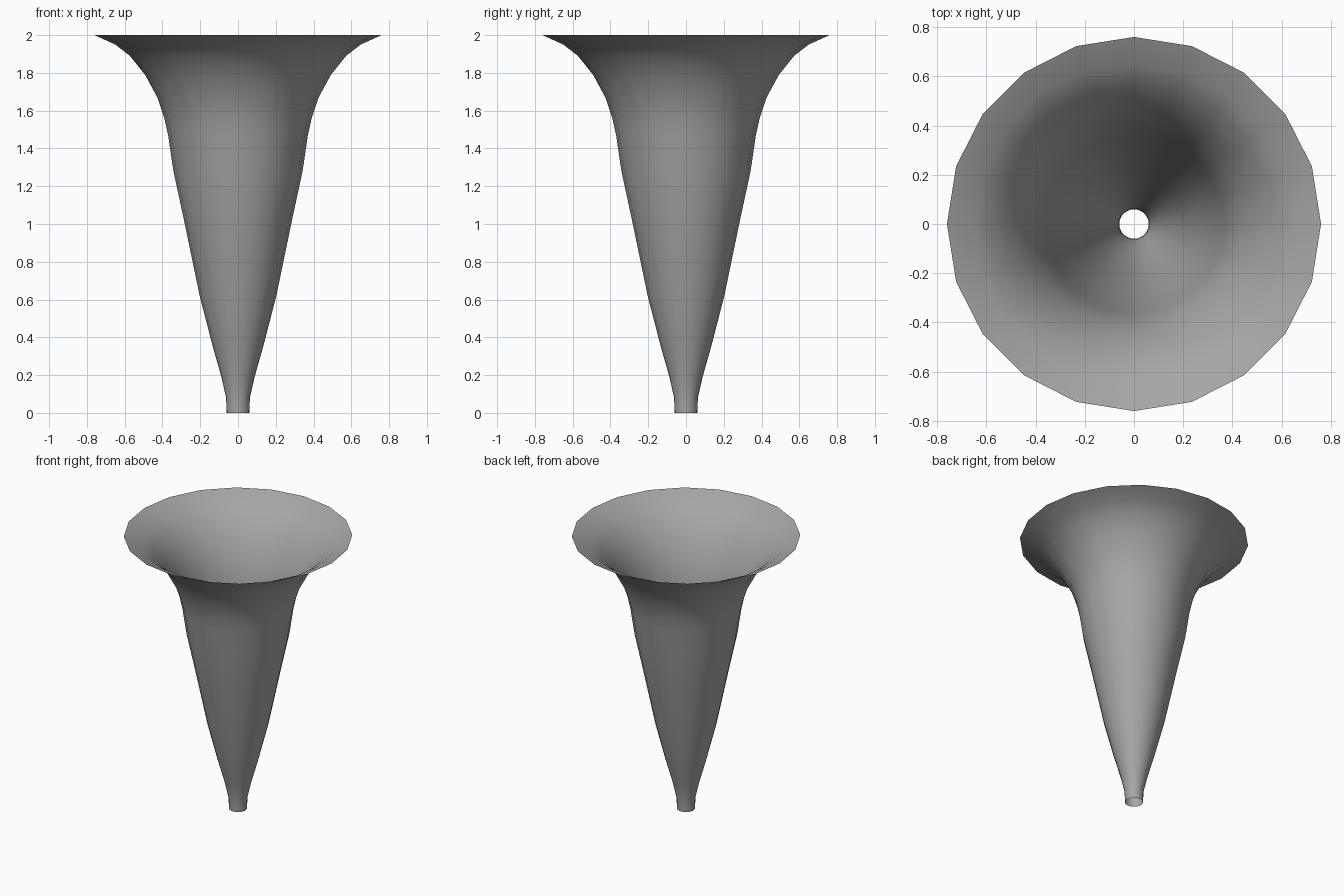
import bpy
import bmesh
import math

cube = bpy.data.objects.get("Cube")
if cube:
    bpy.data.objects.remove(cube, do_unlink=True)

SIDES = 20

# Flat grey for the whole horn
grey = bpy.data.materials.new("mid_grey")
grey.use_nodes = True
colour = (0.38, 0.38, 0.38, 1.0)
grey.diffuse_color = colour
grey.node_tree.nodes["Principled BSDF"].inputs["Base Color"].default_value = colour

# Horn outline from narrow open end to flared rim: (radius, height)
profile = [(0.06, 0.0), (0.063, 0.08), (0.088, 0.19), (0.136, 0.36),
           (0.203, 0.62), (0.288, 1.03), (0.342, 1.28), (0.37, 1.47),
           (0.39, 1.56), (0.427, 1.67), (0.492, 1.79), (0.572, 1.89),
           (0.65, 1.95), (0.76, 2.0)]

# Thin open shell, revolved ring by ring
bm = bmesh.new()
rings = []
for radius, height in profile:
    angles = [math.tau * i / SIDES for i in range(SIDES)]
    rings.append([bm.verts.new((radius * math.cos(a), radius * math.sin(a), height))
                  for a in angles])
for low, high in zip(rings, rings[1:]):
    for i in range(SIDES):
        j = (i + 1) % SIDES
        bm.faces.new((low[i], low[j], high[j], high[i])).smooth = True

mesh = bpy.data.meshes.new("horn_bell")
bm.to_mesh(mesh)
bm.free()
mesh.materials.append(grey)
horn = bpy.data.objects.new("horn_bell", mesh)
bpy.context.collection.objects.link(horn)
